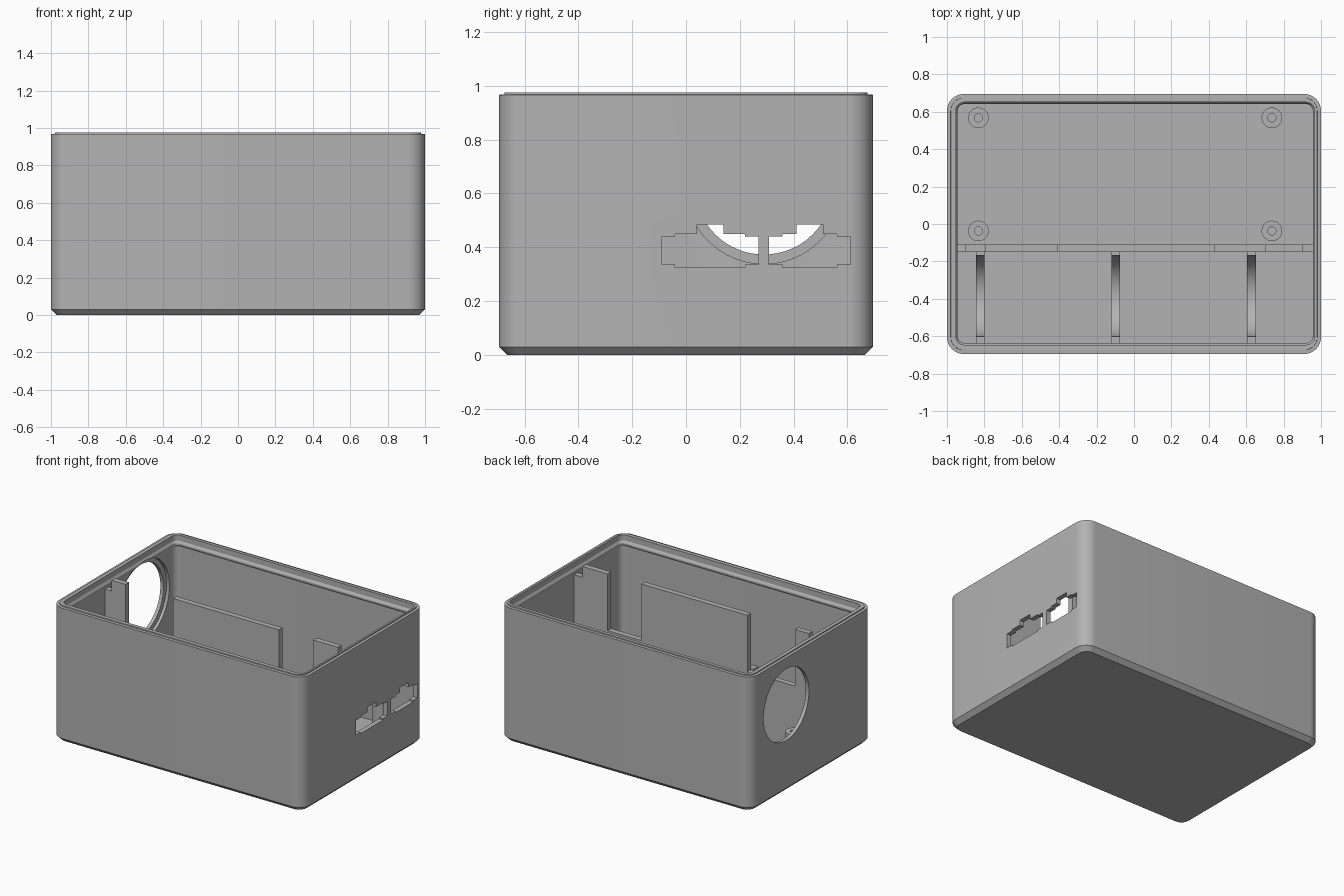
import bpy, bmesh, math

if "Cube" in bpy.data.objects:
    bpy.data.objects.remove(bpy.data.objects["Cube"], do_unlink=True)

grey = bpy.data.materials.new("mid grey")
grey.use_nodes = True
COLOR = (0.45, 0.45, 0.45, 1)
grey.diffuse_color = COLOR
grey.node_tree.nodes["Principled BSDF"].inputs["Base Color"].default_value = COLOR


def finish(name, bm):
    bmesh.ops.recalc_face_normals(bm, faces=bm.faces)
    mesh = bpy.data.meshes.new(name)
    bm.to_mesh(mesh)
    bm.free()
    mesh.materials.append(grey)
    ob = bpy.data.objects.new(name, mesh)
    bpy.context.collection.objects.link(ob)
    return ob


def loft(name, rings):
    """Skin a list of equal-length rings of points and cap both ends."""
    bm = bmesh.new()
    loops = [[bm.verts.new(p) for p in ring] for ring in rings]
    n = len(loops[0])
    for a, b in zip(loops, loops[1:]):
        for i in range(n):
            j = (i + 1) % n
            bm.faces.new((a[i], a[j], b[j], b[i]))
    bm.faces.new(loops[0])
    bm.faces.new(loops[-1])
    return finish(name, bm)


def prism(name, profile, x0, x1):
    """Extrude a (y, z) outline along x."""
    return loft(name, [[(x, y, z) for y, z in profile] for x in (x0, x1)])


def rounded_rect(x0, x1, y0, y1, r, z, seg=10):
    pts = []
    corners = ((x1 - r, y1 - r), (x0 + r, y1 - r), (x0 + r, y0 + r), (x1 - r, y0 + r))
    for k, (cx, cy) in enumerate(corners):
        for i in range(seg + 1):
            a = math.pi / 2 * (k + i / seg)
            pts.append((cx + r * math.cos(a), cy + r * math.sin(a), z))
    return pts


def arc(cy, cz, r, start, end, n):
    angles = [math.radians(start + (end - start) * i / n) for i in range(n + 1)]
    return [(cy + r * math.cos(a), cz + r * math.sin(a)) for a in angles]


def cut(target, cutter):
    mod = target.modifiers.new("cut", 'BOOLEAN')
    mod.operation = 'DIFFERENCE'
    mod.solver = 'EXACT'
    mod.object = cutter
    bpy.context.view_layer.objects.active = target
    bpy.ops.object.modifier_apply(modifier=mod.name)
    bpy.data.objects.remove(cutter, do_unlink=True)


# Shell: chamfered base, stepped rim, snap bead and cavity in one loft
W, D, H, FLOOR = 1.0, 0.695, 0.975, 0.054


def outer(inset, z):
    return rounded_rect(inset - W, W - inset, inset - D, D - inset, 0.09 - inset, z)


def inner(inset, z):
    return rounded_rect(-0.957 + inset, 0.97 - inset, -0.65 + inset, 0.655 - inset,
                        0.05 - inset, z)


shell = loft("box_shell", [
    outer(0.03, 0), outer(0, 0.03), outer(0, 0.967), outer(0.02, 0.968), outer(0.021, H),
    inner(0.004, H), inner(0.004, 0.935), inner(0.014, 0.92), inner(0.014, 0.91),
    inner(0.004, 0.895), inner(0.004, FLOOR)])

# Round side opening with a counterbore on the inside
HOLE_Y, HOLE_Z = 0.29, 0.63
cut(shell, prism("hole_cutter", arc(HOLE_Y, HOLE_Z, 0.257, 0, 360, 64)[:-1], -1.1, -0.8))
cut(shell, prism("counterbore_cutter", arc(HOLE_Y, HOLE_Z, 0.292, 0, 360, 64)[:-1], -0.975, -0.8))

# Stepped connector openings in the opposite side
for cy, wide in ((0.09, 0.18), (0.46, 0.151)):
    mid = wide - 0.05
    half = [(mid, 0.325), (mid, 0.335), (wide, 0.335), (wide, 0.44),
            (mid, 0.44), (mid, 0.45), (0.05, 0.45), (0.05, 0.485)]
    outline = [(cy + y, z) for y, z in half] + [(cy - y, z) for y, z in reversed(half)]
    cut(shell, prism("port_cutter", outline, 0.9, 1.1))

# Divider wall with stepped top edge
LOW, HIGH, NOTCH = 0.555, 0.962, 0.885
steps = [(-0.955, NOTCH), (-0.9, HIGH), (-0.79, LOW), (-0.41, HIGH),
         (0.43, LOW), (0.70, HIGH), (0.90, NOTCH), (0.968, None)]
top = []
for (xa, z), (xb, _) in zip(steps, steps[1:]):
    top += [(xa, z), (xb, z)]
base = FLOOR - 0.01
outline = [(steps[0][0], base)] + top + [(steps[-1][0], base)]
divider = loft("divider_wall", [[(x, y, z) for x, z in outline] for y in (-0.15, -0.11)])

# Curved cradle ribs between the divider and the front wall
CRADLE_Z = 0.31
rib = ([(-0.65, base), (-0.65, CRADLE_Z)]
       + arc(-0.385, CRADLE_Z, 0.217, 180, 360, 32)
       + [(-0.145, CRADLE_Z), (-0.145, base)])
for i, x in enumerate((-0.822, -0.097, 0.628)):
    prism(f"cradle_rib_{i + 1}", rib, x - 0.023, x + 0.023)

# Hollow screw posts


def circle(x, y, r, z, n=32):
    return [(x + r * math.cos(math.tau * i / n), y + r * math.sin(math.tau * i / n), z)
            for i in range(n)]


for x, side in ((-0.832, "right"), (0.737, "left")):
    for y, end in ((-0.037, "front"), (0.568, "back")):
        loft(f"screw_post_{end}_{side}", [
            circle(x, y, 0.055, base), circle(x, y, 0.055, 0.27),
            circle(x, y, 0.022, 0.27), circle(x, y, 0.022, FLOOR + 0.01)])

# Smooth curved surfaces, keep edges crisp
bpy.ops.object.select_all(action='DESELECT')
for ob in bpy.context.collection.objects:
    if ob.type == 'MESH' and grey.name in ob.data.materials:
        ob.select_set(True)
bpy.context.view_layer.objects.active = shell
bpy.ops.object.shade_smooth_by_angle(angle=math.radians(30))
